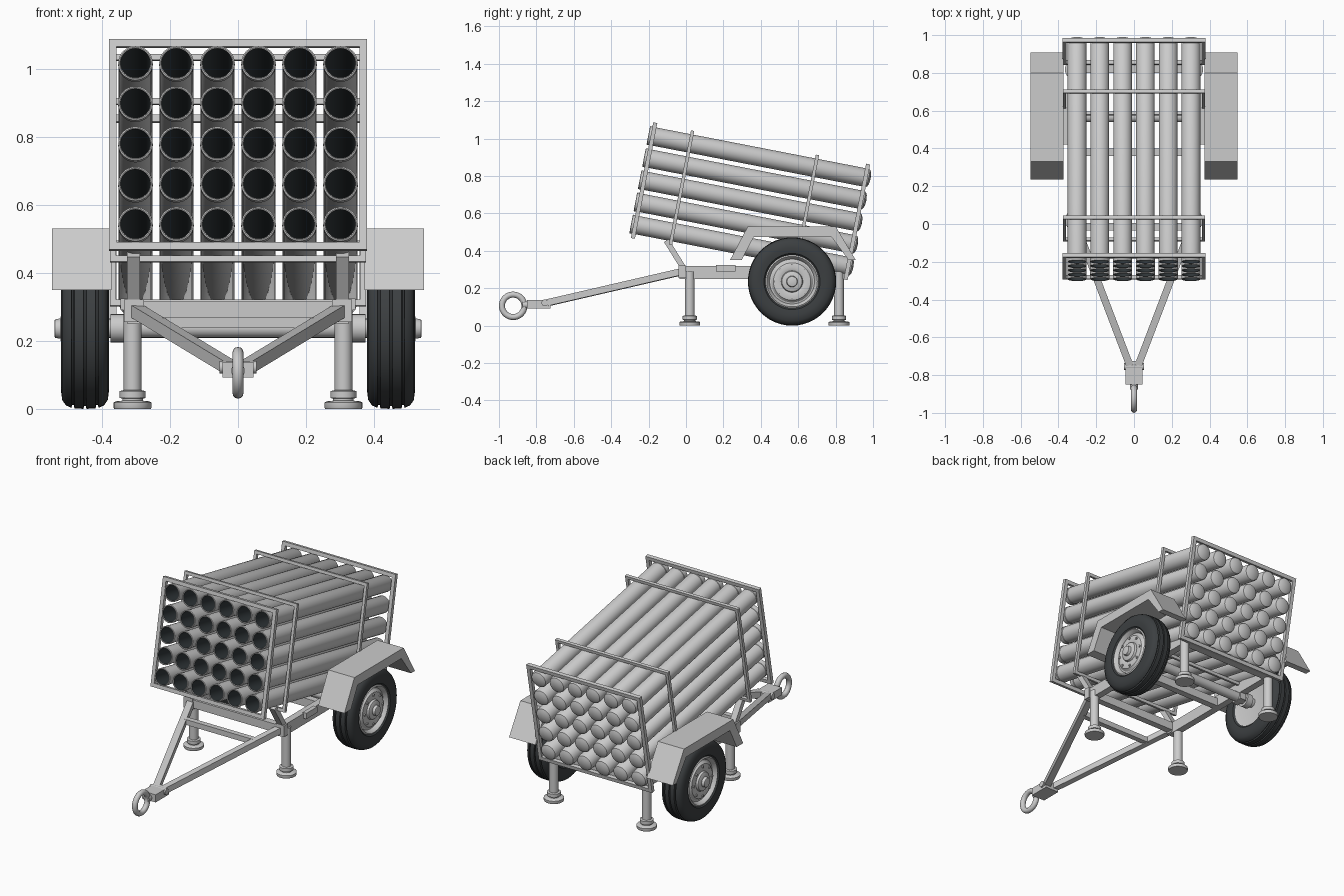
import bpy, bmesh
from math import radians, cos, sin, tau
from mathutils import Matrix, Vector

if "Cube" in bpy.data.objects:
    bpy.data.objects.remove(bpy.data.objects["Cube"])


def material(name, c):
    m = bpy.data.materials.new(name)
    m.diffuse_color = (*c, 1)
    m.use_nodes = True
    m.node_tree.nodes["Principled BSDF"].inputs["Base Color"].default_value = m.diffuse_color
    return m


RUBBER = material("rubber", (0.045, 0.05, 0.053))
BORE = material("dark_bore", (0.03, 0.038, 0.042))


def finish(bm, name, matrix=Matrix(), mats=()):
    bmesh.ops.remove_doubles(bm, verts=bm.verts, dist=1e-5)
    bmesh.ops.recalc_face_normals(bm, faces=bm.faces)
    for f in bm.faces:
        f.smooth = True
    for e in bm.edges:
        e.smooth = e.calc_face_angle(0) < radians(32)
    me = bpy.data.meshes.new(name)
    bm.to_mesh(me)
    bm.free()
    for m in mats:
        me.materials.append(m)
    return place(me, name, matrix)


def place(me, name, matrix):
    ob = bpy.data.objects.new(name, me)
    bpy.context.collection.objects.link(ob)
    ob.matrix_world = matrix
    return ob


def lathe(name, prof, matrix=Matrix(), n=32, mats=(), second=(), closed=False):
    """Revolve (axial, radius) points about local z."""
    bm = bmesh.new()
    rings = [[bm.verts.new((r * cos(tau * i / n), r * sin(tau * i / n), a))
              for i in range(n)] for a, r in prof]
    for k in range(len(prof) if closed else len(prof) - 1):
        a, b = rings[k], rings[(k + 1) % len(prof)]
        for i in range(n):
            j = (i + 1) % n
            f = bm.faces.new((a[i], a[j], b[j], b[i]))
            f.material_index = 1 if k in second else 0
    return finish(bm, name, matrix, mats)


def rod(name, p, q, r, n=20):
    p, q = Vector(p), Vector(q)
    M = Matrix.Translation(p) @ (q - p).to_track_quat('Z', 'Y').to_matrix().to_4x4()
    L = (q - p).length
    return lathe(name, [(0, 0), (0, r), (L, r), (L, 0)], M, n)


def beam(name, p, q, w, h, frame=Matrix()):
    """Rectangular bar from p to q: w sideways, h upwards."""
    p, q = Vector(p), Vector(q)
    d = q - p
    bm = bmesh.new()
    bmesh.ops.create_cube(bm, size=1, matrix=Matrix.Diagonal((w, h, d.length, 1)))
    R = d.to_track_quat('Z', 'Y').to_matrix().to_4x4()
    return finish(bm, name, frame @ Matrix.Translation((p + q) / 2) @ R)


def box(name, x, y, z):
    bm = bmesh.new()
    bmesh.ops.create_cube(bm, size=1, matrix=Matrix.Diagonal((x[1] - x[0], y[1] - y[0], z[1] - z[0], 1)))
    return finish(bm, name, Matrix.Translation(((x[0] + x[1]) / 2, (y[0] + y[1]) / 2, (z[0] + z[1]) / 2)))


# Launch tubes: local z runs along the tilted pack from the muzzles rearwards
PACK = Matrix.Translation((0, -0.23, 0.777)) @ Matrix.Rotation(radians(-101), 4, 'X')
GREY = material("grey_metal", (0.8, 0.8, 0.8))
TUBE = [(1.1, 0), (1.1, .044), (-.016, .044), (-.018, .047), (-.016, .051), (.012, .051),
        (.014, .0495), (1.175, .0495), (1.182, .046), (1.19, .03), (1.193, 0)]
tube = None
for i in range(6):
    for j in range(5):
        M = PACK @ Matrix.Translation(((i - 2.5) * .1206, (j - 2) * .1206, 0))
        if tube is None:
            tube = lathe("launch_tube", TUBE, M, 32, (GREY, BORE), (0, 1)).data
        else:
            place(tube, "launch_tube", M)

# End frames and clamp bands around the pack
for name, s, t, hx, hy in (("front_frame", .006, .022, .368, .304), ("front_band", .21, .018, .368, .302),
                           ("rear_band", .89, .018, .368, .302), ("rear_frame", 1.165, .022, .368, .304)):
    for k in (-1, 1):
        beam(name + "_side", (k * hx, -hy - t / 2, s), (k * hx, hy + t / 2, s), t, t, PACK)
        beam(name + "_bar", (-hx, k * hy, s), (hx, k * hy, s), t, t, PACK)

# Chassis cross members and axle
box("front_crossmember", (-.32, .32), (-.035, .005), (.265, .315))
box("middle_crossmember", (-.3, .3), (.36, .4), (.25, .30))
box("rear_crossmember", (-.3, .3), (.80, .84), (.25, .29))
rod("axle", (-.46, .567, .237), (.46, .567, .237), .028)

TYRE = [(-.05, .135), (-.066, .15), (-.071, .18), (-.067, .21), (-.056, .226), (-.04, .233), (-.038, .225),
        (-.033, .225), (-.031, .235), (-.004, .236), (-.003, .227), (.003, .227), (.004, .236), (.031, .235),
        (.033, .225), (.038, .225), (.04, .233), (.056, .226), (.067, .21), (.071, .18), (.066, .15), (.05, .135)]
RIM = [(-.05, 0), (-.05, .11), (-.058, .14), (.06, .142), (.064, .135), (.056, .128), (.04, .12), (.042, .112),
       (.055, .1), (.06, .075), (.054, .058), (.066, .054), (.07, .045), (.072, .03), (.088, .027), (.09, .022), (.09, 0)]
FENDER = [(.235, .35), (.33, .53), (.80, .53), (.908, .35), (.87, .35), (.778, .474), (.362, .474), (.297, .35)]

for s in (-1, 1):
    side = "right_" if s > 0 else "left_"
    # Wheel
    W = Matrix.Translation((s * .45, .567, .236)) @ Matrix.Rotation(s * radians(90), 4, 'Y')
    lathe(side + "tyre", TYRE, W, 48, (RUBBER,), closed=True)
    lathe(side + "rim", RIM, W, 40)
    for k in range(8):
        a = tau * k / 8
        B = W @ Matrix.Translation((.087 * cos(a), .087 * sin(a), .05))
        lathe(side + "wheel_nut", [(0, .008), (.014, .008), (.014, 0)], B, 6)
    rod(side + "axle_collar", (s * .335, .567, .237), (s * .375, .567, .237), .042)
    box(side + "axle_hanger", sorted((s * .285, s * .325)), (.53, .605), (.21, .27))

    # Fender
    bm = bmesh.new()
    f = bm.faces.new([bm.verts.new((s * .372, y, z)) for y, z in FENDER])
    ext = bmesh.ops.extrude_face_region(bm, geom=[f])["geom"]
    bmesh.ops.translate(bm, vec=(s * .175, 0, 0), verts=[v for v in ext if isinstance(v, bmesh.types.BMVert)])
    finish(bm, side + "fender")
    box(side + "fender_bracket", sorted((s * .31, s * .39)), (.42, .70), (.475, .495))

    # Rail, support strut and drawbar arm
    box(side + "rail", sorted((s * .283, s * .325)), (-.035, .85), (.25, .318))
    box(side + "rail_step", sorted((s * .32, s * .345)), (.16, .265), (.29, .325))
    box(side + "rail_cap", sorted((s * .277, s * .335)), (-.04, .0), (.255, .322))
    beam(side + "pack_strut", (s * .307, -.015, .31), (s * .307, -.105, .455), .038, .03)
    beam(side + "drawbar_arm", (s * .302, -.015, .29), (s * .018, -.76, .118), .038, .036)

    # Jack legs
    for end, y in (("front_", .02), ("rear_", .818)):
        lathe(side + end + "jack_leg",
              [(0, 0), (0, .054), (.004, .056), (.018, .056), (.022, .05), (.024, .03), (.03, .03), (.032, .038),
               (.052, .038), (.055, .026), (.29, .026), (.29, 0)],
              Matrix.Translation((s * .31, y, 0)), 28)

# Drawbar brace, coupler and towing ring
beam("drawbar_brace", (-.24, -.17, .253), (.24, -.17, .253), .032, .032)
box("coupler", (-.045, .045), (-.85, -.725), (.092, .138))
rod("coupler_pin", (-.054, -.755, .122), (.054, -.755, .122), .018)
rod("ring_shank", (0, -.875, .112), (0, -.84, .112), .02)
lathe("towing_ring", [(.016 * sin(tau * k / 12), .060 + .016 * cos(tau * k / 12)) for k in range(12)],
      Matrix.Translation((0, -.924, .106)) @ Matrix.Rotation(radians(90), 4, 'Y'), 36, closed=True)
